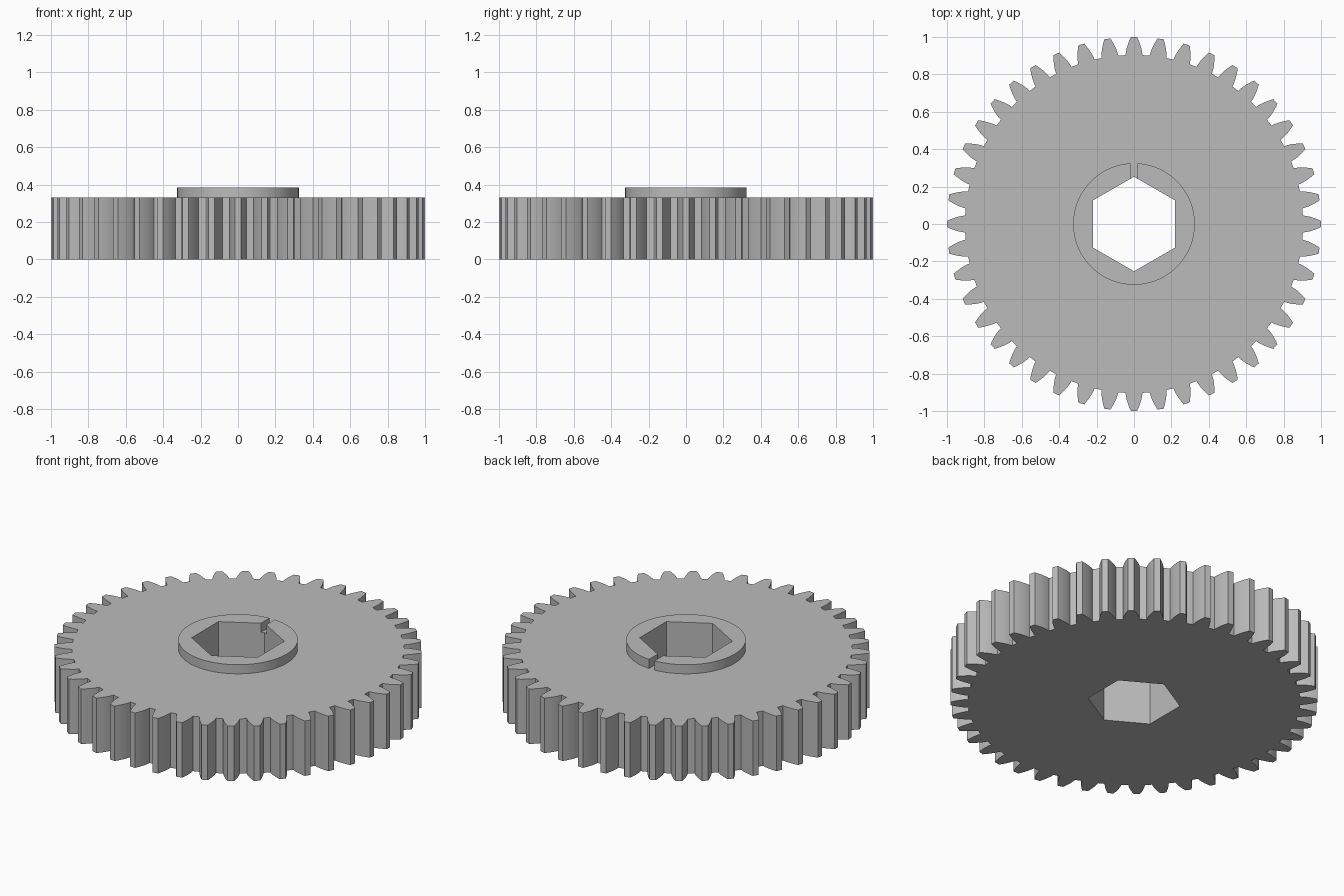
import bpy
import bmesh
import math
from mathutils import Vector

if "Cube" in bpy.data.objects:
    bpy.data.objects.remove(bpy.data.objects["Cube"], do_unlink=True)

TEETH = 44
TIP_R, ROOT_R = 1.0, 0.904
PITCH_R = TEETH / (TEETH + 2)
PRESSURE = math.radians(20)
BASE_R = PITCH_R * math.cos(PRESSURE)
DISC_H, HUB_H, HUB_R = 0.33, 0.385, 0.325
HEX_R, SLOT = 0.253, 0.018

grey = bpy.data.materials.new("plain grey")
grey.use_nodes = True
grey.diffuse_color = (0.5, 0.5, 0.5, 1)
grey.node_tree.nodes["Principled BSDF"].inputs["Base Color"].default_value = (0.5, 0.5, 0.5, 1)


def polar(r, a):
    return (r * math.cos(a), r * math.sin(a))


def involute(a):
    return math.tan(a) - a


def half_angle(r):
    """Half the angular thickness of an involute tooth at radius r."""
    return math.pi / (2 * TEETH) + involute(PRESSURE) - involute(math.acos(BASE_R / r))


def prism(name, loops, z0, z1, keep_bottom=True):
    """Fill the outlines (the first is outer, the rest are holes) and extrude them."""
    bm = bmesh.new()
    edges = []
    for loop in loops:
        verts = [bm.verts.new((x, y, z0)) for x, y in loop]
        edges += [bm.edges.new((v, verts[i - 1])) for i, v in enumerate(verts)]
    bmesh.ops.triangle_fill(bm, use_beauty=True, edges=edges, normal=Vector((0, 0, 1)))
    bottom = list(bm.faces)
    new = bmesh.ops.extrude_face_region(bm, geom=bottom, use_keep_orig=True)["geom"]
    bmesh.ops.translate(bm, vec=(0, 0, z1 - z0),
                        verts=[g for g in new if isinstance(g, bmesh.types.BMVert)])
    bmesh.ops.recalc_face_normals(bm, faces=bm.faces)
    if not keep_bottom:
        low = [f for f in bm.faces if all(abs(v.co.z - z0) < 1e-5 for v in f.verts)]
        bmesh.ops.delete(bm, geom=low, context="FACES")
    mesh = bpy.data.meshes.new(name)
    bm.to_mesh(mesh)
    bm.free()
    mesh.materials.append(grey)
    ob = bpy.data.objects.new(name, mesh)
    bpy.context.collection.objects.link(ob)
    bpy.ops.object.select_all(action="DESELECT")
    ob.select_set(True)
    bpy.context.view_layer.objects.active = ob
    bpy.ops.object.shade_smooth_by_angle(angle=math.radians(25))
    return ob


# Toothed outline: rising flank, then mirrored falling flank for each tooth
radii = [ROOT_R + (TIP_R - ROOT_R) * i / 5 for i in range(6)]
outline = []
for t in range(TEETH):
    mid = math.tau * t / TEETH
    outline += [polar(r, mid - half_angle(r)) for r in radii]
    outline += [polar(r, mid + half_angle(r)) for r in reversed(radii)]

# Hexagonal bore with corners at front and back, listed clockwise
bore = [polar(HEX_R, math.radians(30 - 60 * i)) for i in range(6)]
prism("gear_disc", [outline, bore], 0, DISC_H)

# Raised collar, split by a narrow slot at the back
gap = math.asin(SLOT / HUB_R)
start, sweep, steps = math.pi / 2 + gap, math.tau - 2 * gap, 96
rim = [polar(HUB_R, start + sweep * i / steps) for i in range(steps + 1)]
slot_y = HEX_R - SLOT * math.tan(math.radians(30))
collar = rim + [(SLOT, slot_y)] + bore[:5] + [(-SLOT, slot_y)]
prism("hub_collar", [collar], DISC_H, HUB_H, keep_bottom=False)
